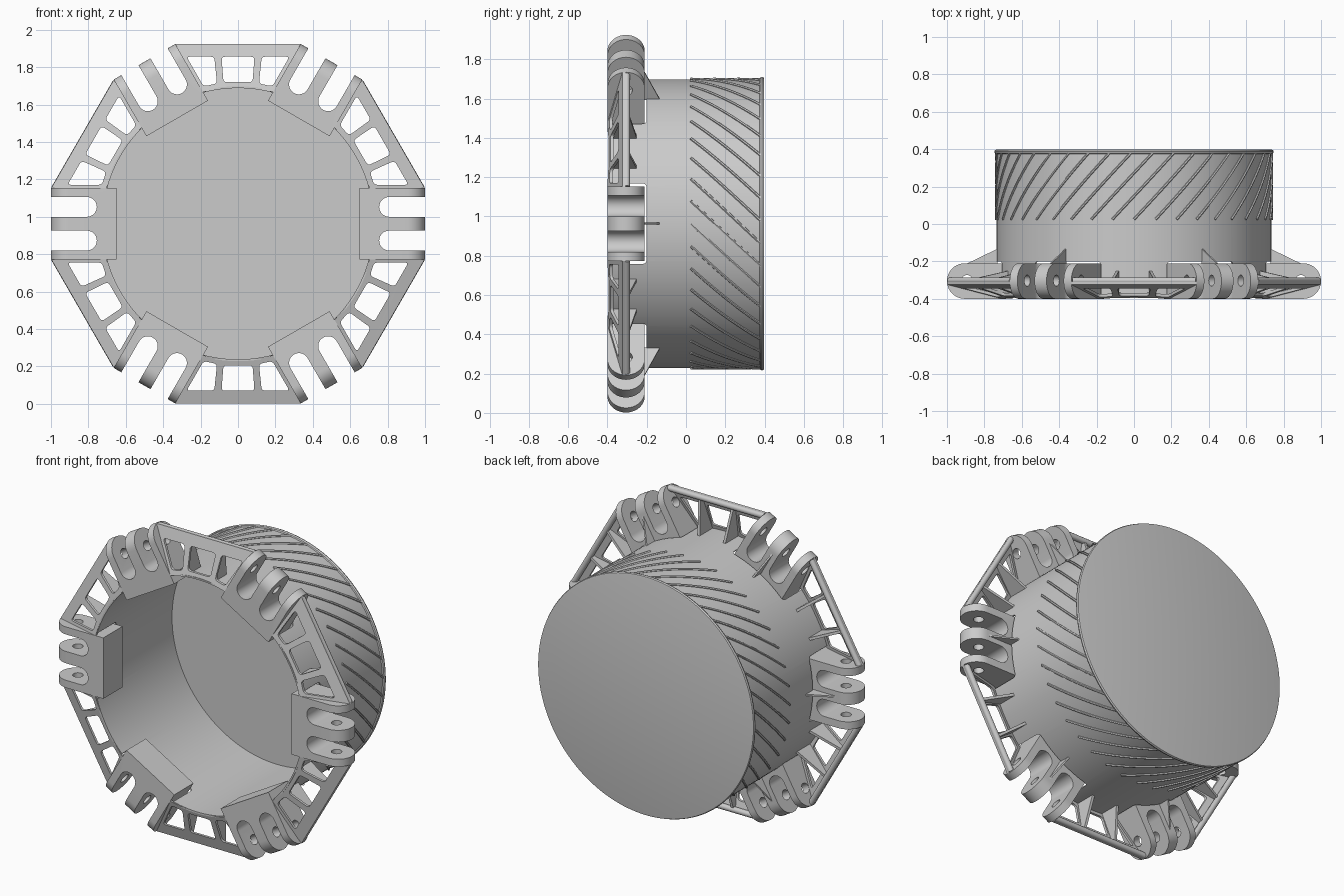
import bpy, bmesh
from math import sin, cos, pi, radians, sqrt, atan2
from mathutils import Vector, Matrix

if "Cube" in bpy.data.objects:
    bpy.data.objects.remove(bpy.data.objects["Cube"])

ZC = 0.963          # height of the main axis
R_OUT, R_IN = 0.735, 0.725


def add(name, bm):
    bmesh.ops.remove_doubles(bm, verts=bm.verts, dist=1e-5)
    bmesh.ops.recalc_face_normals(bm, faces=bm.faces)
    me = bpy.data.meshes.new(name)
    bm.to_mesh(me)
    bm.free()
    ob = bpy.data.objects.new(name, me)
    bpy.context.collection.objects.link(ob)
    return ob


def prism(bm, outline, lo, hi, place):
    """Extrude a 2D outline from lo to hi; place maps (u, v, w) to xyz."""
    a, b = ([bm.verts.new(place(u, v, w)) for u, v in outline] for w in (lo, hi))
    bm.faces.new(a)
    bm.faces.new(b[::-1])
    n = len(a)
    for i in range(n):
        j = (i + 1) % n
        bm.faces.new((a[i], b[i], b[j], a[j]))


def fillet(pts, r, n=5):
    out = []
    for i, p in enumerate(pts):
        p, a, b = Vector(p), Vector(pts[i - 1]), Vector(pts[(i + 1) % len(pts)])
        s, e = p + (a - p).normalized() * r, p + (b - p).normalized() * r
        for k in range(n + 1):
            t = k / n
            out.append(tuple(s * (1 - t) ** 2 + p * 2 * t * (1 - t) + e * t * t))
    return out


def arc(cx, cy, r, a0, a1, n):
    return [(cx + r * cos(radians(a0 + (a1 - a0) * i / n)),
             cy + r * sin(radians(a0 + (a1 - a0) * i / n))) for i in range(n + 1)]


def cut(ob, cutter):
    """Boolean difference, baked into the mesh."""
    m = ob.modifiers.new("cut", 'BOOLEAN')
    m.object, m.operation, m.solver = cutter, 'DIFFERENCE', 'EXACT'
    bake(ob)
    bpy.data.objects.remove(cutter)


def bake(ob):
    dg = bpy.context.evaluated_depsgraph_get()
    dg.update()
    me = bpy.data.meshes.new_from_object(ob.evaluated_get(dg))
    ob.modifiers.clear()
    ob.data = me


def smooth(ob):
    bpy.ops.object.select_all(action='DESELECT')
    ob.select_set(True)
    bpy.context.view_layer.objects.active = ob
    bpy.ops.object.shade_smooth_by_angle(angle=radians(35))


def six(ob):
    """Smooth a part, then repeat it six times around the axis."""
    smooth(ob)
    for k in range(6):
        o = ob if k == 0 else ob.copy()
        if k:
            bpy.context.collection.objects.link(o)
        o.matrix_world = Matrix.Translation((0, 0, ZC)) @ Matrix.Rotation(-k * pi / 3, 4, 'Y')


side = lambda u, v, w: (u, v, w)      # (radial, y) outline, thickness along z
front = lambda u, v, w: (u, w, v)     # (x, z) outline, thickness along y

# Cup: thin wall, closed back, beaded rim
prof = [(R_IN, -0.395), (R_OUT, -0.395), (R_OUT, 0.374), (0.743, 0.377), (0.747, 0.387),
        (0.743, 0.396), (0.735, 0.398), (0, 0.398), (0, 0.385), (R_IN, 0.385)]
bm = bmesh.new()
N = 144
rings = [[bm.verts.new((r * cos(2 * pi * i / N), y, r * sin(2 * pi * i / N))) for i in range(N)]
         if r else [bm.verts.new((0, y, 0))] * N for r, y in prof]
for k in range(len(rings)):
    A, B = rings[k], rings[(k + 1) % len(rings)]
    if A[0] is A[1] and B[0] is B[1]:
        continue
    for i in range(N):
        j = (i + 1) % N
        bm.faces.new(list(dict.fromkeys((A[i], A[j], B[j], B[i]))))
cup = add("cup", bm)

# Pockets in the wall around the lugs
bm = bmesh.new()
pocket = fillet([(-0.205, -0.5), (0.205, -0.5), (0.205, -0.2), (-0.205, -0.2)], 0.025)
for k in range(6):
    rot = Matrix.Rotation(-k * pi / 3, 3, 'Y')
    prism(bm, pocket, 0.55, 0.9, lambda u, v, w: rot @ Vector((w, v, u)))
cut(cup, add("pocket_cutter", bm))
cup.location.z = ZC
smooth(cup)

# Helical grip ridges
cu = bpy.data.curves.new("grip_ridges", 'CURVE')
cu.dimensions = '3D'
cu.bevel_depth, cu.bevel_resolution, cu.use_fill_caps = 0.007, 1, True
RIDGES = 40
for k in range(RIDGES):
    sp = cu.splines.new('POLY')
    sp.points.add(12)
    for i, p in enumerate(sp.points):
        t = i / 12
        a = 2 * pi * k / RIDGES - 0.45 * t
        p.co = (0.737 * cos(a), 0.025 + 0.355 * t, 0.737 * sin(a), 1)
ridges = bpy.data.objects.new("grip_ridges", cu)
bpy.context.collection.objects.link(ridges)
bake_me = bpy.data.meshes.new_from_object(ridges)
bpy.data.objects.remove(ridges)
ridges = bpy.data.objects.new("grip_ridges", bake_me)
bpy.context.collection.objects.link(ridges)
ridges.location.z = ZC
smooth(ridges)

# Hinge lug: rounded block with two slots and a pin hole
bm = bmesh.new()
prism(bm, [(0.65, -0.4), *arc(0.905, -0.305, 0.095, -90, 90, 20), (0.65, -0.21)],
      -0.19, 0.19, side)
lug = add("hinge_lug", bm)
bm = bmesh.new()
for s in (-1, 1):
    prism(bm, [(1.1, s * 0.09 - 0.053), (1.1, s * 0.09 + 0.053),
               *arc(0.808, s * 0.09, 0.053, 90, 270, 16)], -0.5, -0.1, front)
cut(lug, add("slot_cutter", bm))
bm = bmesh.new()
prism(bm, arc(0.893, -0.303, 0.03, 0, 345, 23), -0.3, 0.3, side)
cut(lug, add("pin_cutter", bm))
six(lug)

# Thin gusset behind each lug
bm = bmesh.new()
prism(bm, [(0.73, -0.215), (0.90, -0.215), (0.735, -0.135), (0.73, -0.135)], -0.005, 0.005, side)
six(add("lug_gusset", bm))

# Sloped window frame between lugs (drawn at the top, x across and r up)
slope = lambda r: -0.385 + 0.30 * (r - 0.73)


def lug_edge(r=None, z=None, off=0.19):
    """Point on the line beside the 60 degree lug, at a given radius or height."""
    s = sqrt(r * r - off * off) if r else (z - off * 0.5) / 0.866
    return (0.5 * s - 0.866 * off, 0.866 * s + 0.5 * off)


end = lug_edge(r=0.728)
a = atan2(end[1], end[0]) * 180 / pi
top = lug_edge(z=0.96)
outer = [(-top[0], 0.96), top, *arc(0, 0, 0.728, a, 180 - a, 14)]
b = 0.105
mid = [(-0.078, 0.757), (0.078, 0.757), (0.088, 0.893), (-0.088, 0.893)]
right = [(0.112, 0.75), lug_edge(r=0.757, off=0.208), lug_edge(z=0.893, off=0.208), (0.127, 0.893)]
windows = [fillet(mid, 0.02), fillet(right, 0.02), fillet([(-x, z) for x, z in right], 0.02)]
cu = bpy.data.curves.new("window_frame", 'CURVE')
cu.dimensions, cu.fill_mode, cu.extrude = '2D', 'BOTH', 0.008
for loop in [outer] + windows:
    sp = cu.splines.new('POLY')
    sp.points.add(len(loop) - 1)
    for p, (x, z) in zip(sp.points, loop):
        p.co = (x, z, 0, 1)
    sp.use_cyclic_u = True
tmp = bpy.data.objects.new("frame_curve", cu)
me = bpy.data.meshes.new_from_object(tmp)
bpy.data.objects.remove(tmp)
bm = bmesh.new()
bm.from_mesh(me)
turn = Matrix.Rotation(pi / 6, 3, 'Y')     # 30 degree start keeps frames between lugs
for v in bm.verts:
    x, r, d = v.co
    v.co = turn @ Vector((x, slope(r) - d, r))
# the frame was drawn at 90 degrees, turned to 60: shift back half a step
bmesh.ops.rotate(bm, verts=bm.verts, cent=(0, 0, 0), matrix=turn.inverted())
six(add("window_frame", bm))

# Tie rod along the outer edge of each frame
bm = bmesh.new()
prism(bm, arc(-0.303, 0.944, 0.018, 0, 330, 11), -0.33, 0.33, lambda u, v, w: (w, u, v))
six(add("tie_rod", bm))

# Triangular webs behind the window bars
bm = bmesh.new()
for s in (-1, 1):
    rot = Matrix.Rotation(s * radians(6.9), 3, 'Y')
    prism(bm, [(0.73, -0.385), (0.945, -0.315), (0.945, -0.295), (0.73, -0.25)],
          -0.008, 0.008, lambda u, v, w: rot @ Vector((w, v, u)))
six(add("frame_web", bm))
